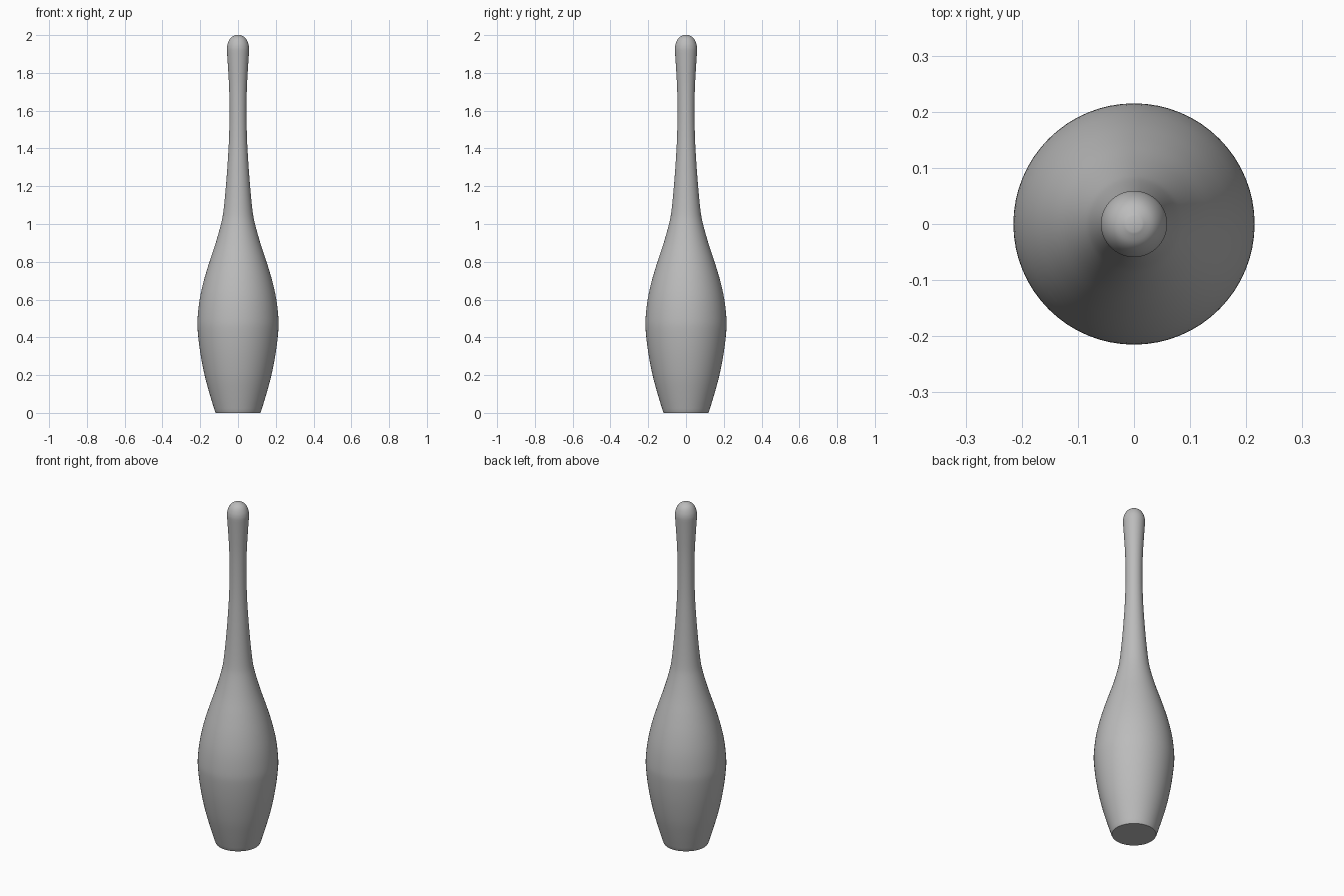
import bpy, bmesh, math

if "Cube" in bpy.data.objects:
    bpy.data.objects.remove(bpy.data.objects["Cube"], do_unlink=True)

SIDES = 64
STEPS = 4

# Body and handle silhouette as (radius, height), from the base rim to the knob
BODY = [(0.122, 0.008), (0.15, 0.1), (0.177, 0.2), (0.2, 0.32), (0.213, 0.43),
        (0.214, 0.5), (0.203, 0.6), (0.181, 0.7), (0.151, 0.8), (0.118, 0.9),
        (0.09, 1.0), (0.077, 1.07), (0.064, 1.2), (0.053, 1.35), (0.047, 1.47),
        (0.045, 1.6), (0.047, 1.72), (0.053, 1.83), (0.059, 1.92)]
KNOB = [(0.059, 1.93), (0.056, 1.95), (0.047, 1.973), (0.034, 1.989), (0.014, 2.0)]


def smooth_profile(points):
    """Catmull-Rom curve through the points."""
    out = []
    for i in range(len(points) - 1):
        p0, p1 = points[max(i - 1, 0)], points[i]
        p2, p3 = points[i + 1], points[min(i + 2, len(points) - 1)]
        for s in range(STEPS):
            t = s / STEPS
            out.append(tuple(
                b + t * ((c - a) + t * ((2 * a - 5 * b + 4 * c - d)
                + t * (3 * b - a - 3 * c + d))) / 2
                for a, b, c, d in zip(p0, p1, p2, p3)))
    return out + [points[-1]]


def lathe(name, profile, material):
    """Revolve a profile around z and cap both ends."""
    bm = bmesh.new()
    rings = [[bm.verts.new((r * math.cos(math.tau * k / SIDES),
                            r * math.sin(math.tau * k / SIDES), z))
              for k in range(SIDES)] for r, z in profile]
    for low, high in zip(rings, rings[1:]):
        for k in range(SIDES):
            n = (k + 1) % SIDES
            bm.faces.new((low[k], low[n], high[n], high[k]))
    bm.faces.new(rings[0][::-1])
    bm.faces.new(rings[-1])
    mesh = bpy.data.meshes.new(name)
    bm.to_mesh(mesh)
    bm.free()
    mesh.materials.append(material)
    obj = bpy.data.objects.new(name, mesh)
    bpy.context.collection.objects.link(obj)
    bpy.ops.object.select_all(action="DESELECT")
    obj.select_set(True)
    bpy.context.view_layer.objects.active = obj
    bpy.ops.object.shade_smooth_by_angle(angle=math.radians(35))
    return obj


# Plain grey finish
grey = bpy.data.materials.new("grey")
grey.use_nodes = True
colour = (0.5, 0.5, 0.5, 1)
grey.diffuse_color = colour
grey.node_tree.nodes["Principled BSDF"].inputs["Base Color"].default_value = colour

# Whole club: flat base with a small rim, swelling body, slim handle, round knob
lathe("club", [(0.118, 0)] + smooth_profile(BODY) + smooth_profile(KNOB), grey)
